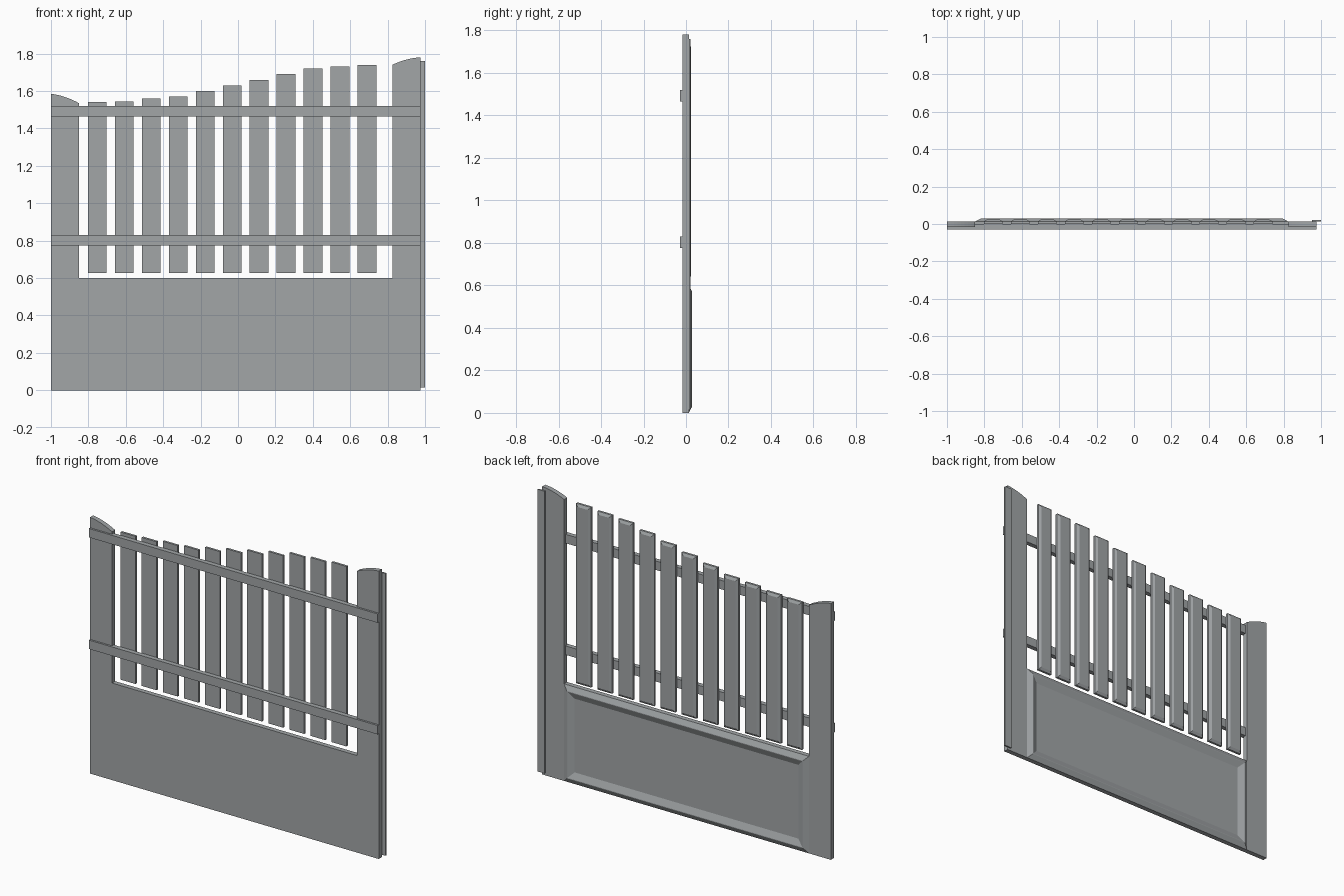
import bpy, bmesh

if "Cube" in bpy.data.objects:
    bpy.data.objects.remove(bpy.data.objects["Cube"])

grey = bpy.data.materials.new("painted grey")
grey.diffuse_color = (0.36, 0.38, 0.39, 1)
grey.use_nodes = True
grey.node_tree.nodes["Principled BSDF"].inputs["Base Color"].default_value = grey.diffuse_color


def make(name, bm):
    bmesh.ops.recalc_face_normals(bm, faces=bm.faces[:])
    me = bpy.data.meshes.new(name)
    bm.to_mesh(me)
    bm.free()
    me.materials.append(grey)
    ob = bpy.data.objects.new(name, me)
    bpy.context.collection.objects.link(ob)
    return ob


def rect(x0, x1, z0, z1, inset=0):
    return [(x0 + inset, z0 + inset), (x1 - inset, z0 + inset),
            (x1 - inset, z1 - inset), (x0 + inset, z1 - inset)]


def loft(name, rings, closed=False):
    """Join (y, outline) rings; cap the ends, or join last to first."""
    bm = bmesh.new()
    loops = [[bm.verts.new((x, y, z)) for x, z in pts] for y, pts in rings]
    pairs = list(zip(loops, loops[1:]))
    if closed:
        pairs.append((loops[-1], loops[0]))
    else:
        bm.faces.new(loops[0])
        bm.faces.new(loops[-1])
    n = len(loops[0])
    for a, b in pairs:
        for i in range(n):
            j = (i + 1) % n
            bm.faces.new((a[i], a[j], b[j], b[i]))
    return make(name, bm)


def box(name, x0, x1, y0, y1, z0, z1):
    r = rect(x0, x1, z0, z1)
    return loft(name, [(y0, r), (y1, r)])


def curve(x0, z0, x1, z1, bulge, n=8):
    return [(x0 + (x1 - x0) * t, z0 + (z1 - z0) * t + 4 * bulge * t * (1 - t))
            for t in (i / n for i in range(n + 1))]


# U-shaped frame: two posts with curved tops joined by the solid lower panel
FRONT, BACK = -0.017, 0.013
outline = [(-1, 0), (0.975, 0)]
outline += curve(0.975, 1.78, 0.825, 1.74, 0.008)
outline += [(0.825, 0.6), (-0.85, 0.6)]
outline += curve(-0.85, 1.535, -1, 1.585, 0.008)
loft("gate_frame", [(FRONT, outline), (BACK, outline)])

# Bevelled moulding around the back of the lower panel
area = (-0.85, 0.825, 0, 0.6)
loft("panel_moulding", [(BACK - 0.003, rect(*area)), (BACK, rect(*area)),
                        (0.029, rect(*area, 0.03)), (0.029, rect(*area, 0.034)),
                        (BACK, rect(*area, 0.072)), (BACK - 0.003, rect(*area, 0.072))],
     closed=True)

# Pickets with chamfered back edges and a rising top line
tops = [1.54, 1.545, 1.56, 1.57, 1.60, 1.63, 1.66, 1.69, 1.72, 1.73, 1.74]
for i, top in enumerate(tops):
    x = -0.803 + 0.1443 * i
    r = (x, x + 0.101, 0.627, top)
    loft(f"picket_{i + 1}", [(0, rect(*r)), (0.014, rect(*r)), (0.023, rect(*r, 0.016))])

# Horizontal rails across the front
for name, z0, z1 in (("lower_rail", 0.775, 0.83), ("upper_rail", 1.465, 1.52)):
    box(name, -1, 0.975, -0.029, 0, z0, z1)

# Closing strip overlapping the free edge at the back
box("closing_strip", 0.952, 1.0, BACK, 0.022, 0.015, 1.76)
